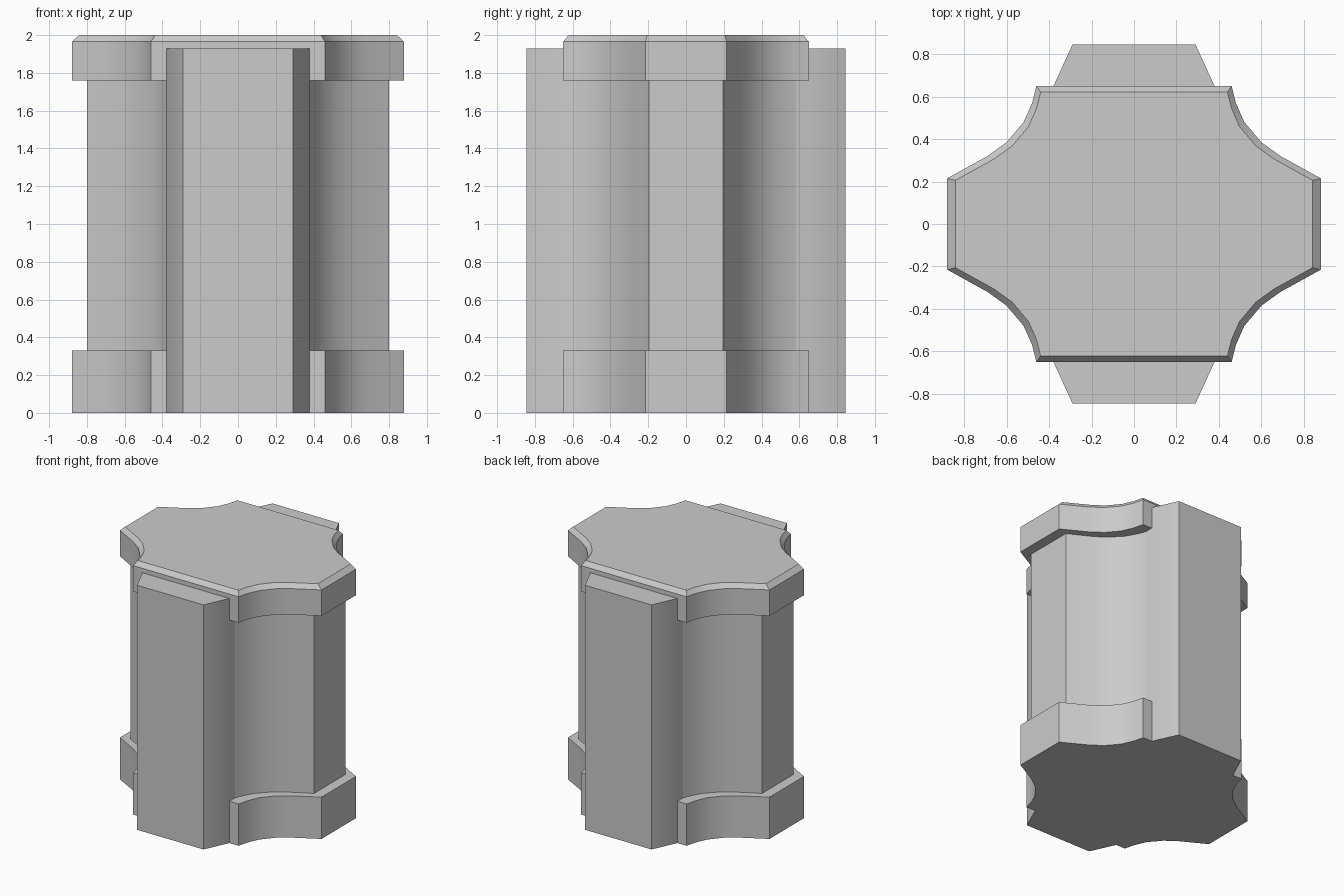
import bpy
import bmesh
import math

cube = bpy.data.objects.get("Cube")
if cube:
    bpy.data.objects.remove(cube, do_unlink=True)

grey = bpy.data.materials.new("plain_grey")
grey.use_nodes = True
colour = (0.6, 0.6, 0.6, 1)
grey.diffuse_color = colour
grey.node_tree.nodes["Principled BSDF"].inputs["Base Color"].default_value = colour


def mirrored_outline(quarter):
    """Mirror a +x +y quarter into a closed anticlockwise outline."""
    half = quarter + [(-x, y) for x, y in reversed(quarter)]
    return half + [(-x, -y) for x, y in half]


def loft(name, outline, levels):
    """Stack scaled copies of an outline at (height, scale) levels."""
    bm = bmesh.new()
    rings = [[bm.verts.new((x * s, y * s, z)) for x, y in outline] for z, s in levels]
    n = len(outline)
    for low, high in zip(rings, rings[1:]):
        for i in range(n):
            j = (i + 1) % n
            bm.faces.new((low[i], low[j], high[j], high[i]))
    bm.faces.new(list(reversed(rings[0])))
    bm.faces.new(rings[-1])
    mesh = bpy.data.meshes.new(name)
    bm.to_mesh(mesh)
    bm.free()
    obj = bpy.data.objects.new(name, mesh)
    bpy.context.collection.objects.link(obj)
    mesh.materials.append(grey)
    bpy.ops.object.select_all(action="DESELECT")
    obj.select_set(True)
    bpy.context.view_layer.objects.active = obj
    bpy.ops.object.shade_smooth_by_angle(angle=math.radians(30))
    return obj


# Outlines with scooped corners
rim = mirrored_outline([(0.88, 0.215), (0.69, 0.32), (0.60, 0.385),
                        (0.52, 0.48), (0.48, 0.57), (0.46, 0.65)])
core = mirrored_outline([(0.80, 0.195), (0.62, 0.29), (0.53, 0.355),
                         (0.45, 0.44), (0.405, 0.52), (0.38, 0.58)])
# Front and back panels are one slab running through the core
panel = mirrored_outline([(0.38, 0.648), (0.29, 0.845)])

loft("column_core", core, [(0.02, 1), (1.9, 1)])
loft("base_rim", rim, [(0, 1), (0.33, 1)])
loft("top_cap", rim, [(1.76, 1), (1.965, 1), (2, 0.956)])
loft("through_panel", panel, [(0, 1), (1.93, 1)])
